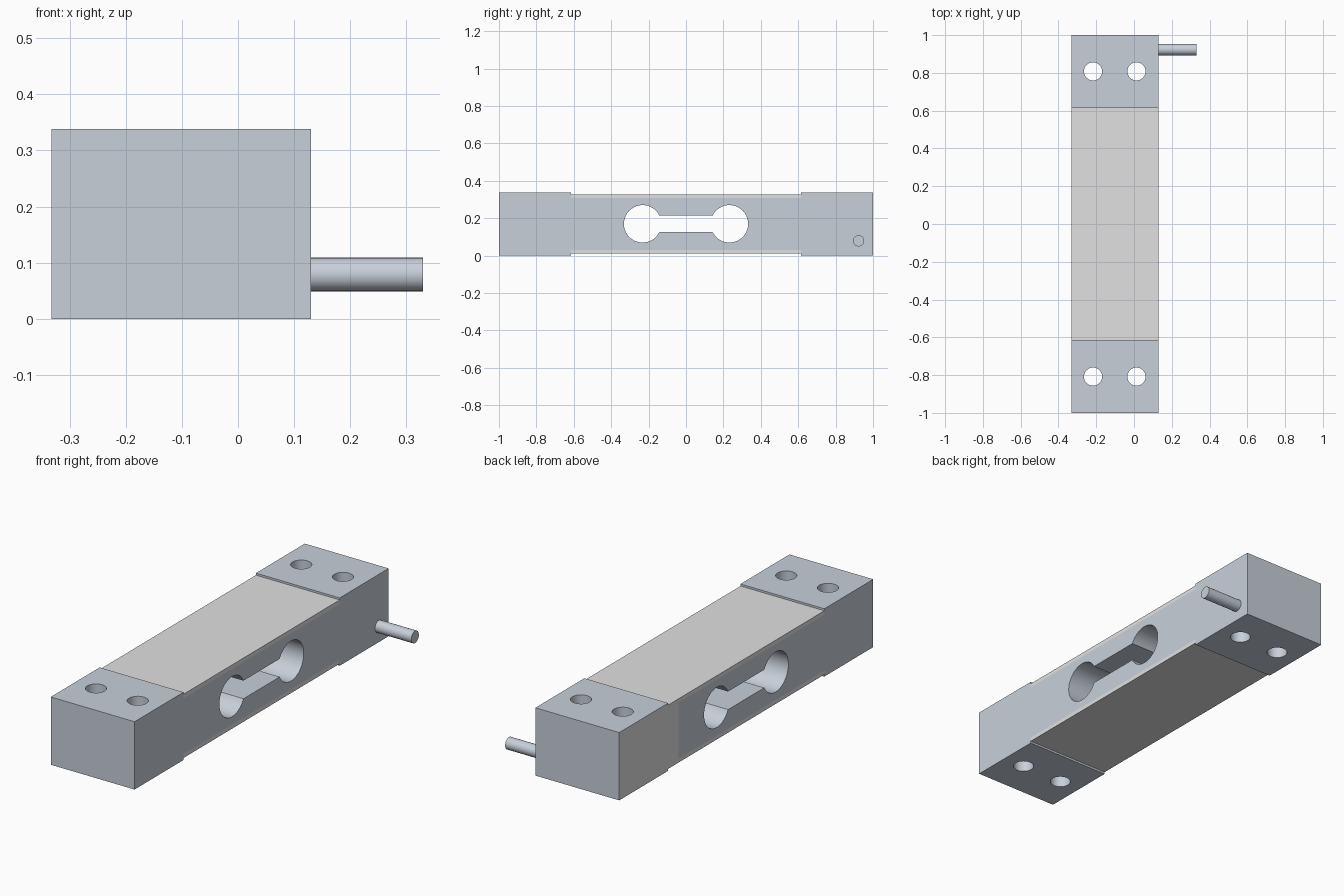
import bpy, bmesh, math
from mathutils import Matrix, Vector

if "Cube" in bpy.data.objects:
    bpy.data.objects.remove(bpy.data.objects["Cube"])

X0, X1 = -0.332, 0.130          # body width
STEP, LABEL = 0.615, 0.535      # y of the recess ends, y where the side label starts
H = 0.338


def material(name, rgb):
    m = bpy.data.materials.new(name)
    m.diffuse_color = (*rgb, 1)
    m.use_nodes = True
    m.node_tree.nodes["Principled BSDF"].inputs["Base Color"].default_value = m.diffuse_color
    return m


metal = material("brushed metal", (0.58, 0.63, 0.70))
coating = material("light grey coating", (0.75, 0.75, 0.75))


def make_object(name, bm, mats):
    bmesh.ops.recalc_face_normals(bm, faces=bm.faces[:])
    me = bpy.data.meshes.new(name)
    bm.to_mesh(me)
    bm.free()
    for m in mats:
        me.materials.append(m)
    ob = bpy.data.objects.new(name, me)
    bpy.context.collection.objects.link(ob)
    return ob


def cylinder(name, r, length, matrix, segments=48):
    bm = bmesh.new()
    bmesh.ops.create_cone(bm, cap_ends=True, segments=segments, radius1=r, radius2=r,
                          depth=length, matrix=matrix)
    return make_object(name, bm, [metal])


# Beam: side profile split into cells, so coated areas get their own faces
bm = bmesh.new()
verts = {}


def vert(x, y, z):
    key = (x, y, z)
    if key not in verts:
        verts[key] = bm.verts.new(key)
    return verts[key]


end_levels = [0, 0.010, 0.030, 0.308, 0.328, H]
mid_levels = end_levels[1:-1]
columns = [(-1, -STEP, end_levels), (-STEP, LABEL, mid_levels),
           (LABEL, STEP, mid_levels), (STEP, 1, end_levels)]
for ya, yb, levels in columns:
    for za, zb in zip(levels, levels[1:]):
        for x in (X0, X1):
            bm.faces.new([vert(x, ya, za), vert(x, yb, za), vert(x, yb, zb), vert(x, ya, zb)])
rim = [[v.co.to_tuple() for v in e.verts] for e in bm.edges if e.is_boundary]
lookup = {tuple(round(c, 4) for c in v.co): v for v in bm.verts}
for a, b in rim:
    if a[0] < 0:
        get = lambda x, p: lookup[(round(x, 4), round(p[1], 4), round(p[2], 4))]
        bm.faces.new([get(X0, a), get(X0, b), get(X1, b), get(X1, a)])

# Coating on the recessed top and bottom with lapped edges, and label on the left side
for f in bm.faces:
    c = f.calc_center_median()
    lapped = abs(c.y) < STEP - 0.001 and (c.z < 0.03 or c.z > 0.308)
    label = c.x < X0 + 0.001 and c.y > LABEL
    f.material_index = 1 if lapped or label else 0
beam = make_object("load_beam", bm, [metal, coating])

# Cutter: dumbbell-shaped slot through the sides
R, NECK, CY, CZ, N = 0.100, 0.045, 0.232, 0.170, 48
a0 = math.asin(NECK / R)
arc = [-math.pi + a0 + i * (2 * math.pi - 2 * a0) / N for i in range(N + 1)]
right = [(CY + R * math.cos(t), R * math.sin(t)) for t in arc]
profile = right + [(-y, -z) for y, z in right]
bm = bmesh.new()
rings = [[bm.verts.new((x, y, CZ + z)) for y, z in profile] for x in (X0 - 0.1, X1 + 0.1)]
for ring in rings:
    bm.faces.new(ring)
for i in range(len(profile)):
    j = (i + 1) % len(profile)
    bm.faces.new([rings[0][i], rings[0][j], rings[1][j], rings[1][i]])
cutters = [make_object("slot_cutter", bm, [metal])]

# Cutters: four mounting holes
for x in (-0.217, 0.013):
    for y in (-0.808, 0.808):
        cutters.append(cylinder("hole_cutter", 0.048, 1, Matrix.Translation((x, y, H / 2))))

for cutter in cutters:
    cutter.hide_render = True
    mod = beam.modifiers.new("cut", 'BOOLEAN')
    mod.operation, mod.solver, mod.object = 'DIFFERENCE', 'EXACT', cutter
    bpy.context.view_layer.objects.active = beam
    bpy.ops.object.modifier_apply(modifier=mod.name)
for cutter in cutters:
    bpy.data.objects.remove(cutter)

# Cable stub on the right side near the back
cable = cylinder("cable", 0.030, 0.22,
                 Matrix.Translation((0.22, 0.923, 0.079)) @ Matrix.Rotation(math.pi / 2, 4, 'Y'), 32)

# Smooth round surfaces, keep edges sharp
bpy.ops.object.select_all(action='DESELECT')
for ob in (beam, cable):
    ob.select_set(True)
bpy.context.view_layer.objects.active = beam
bpy.ops.object.shade_smooth_by_angle(angle=math.radians(30))
